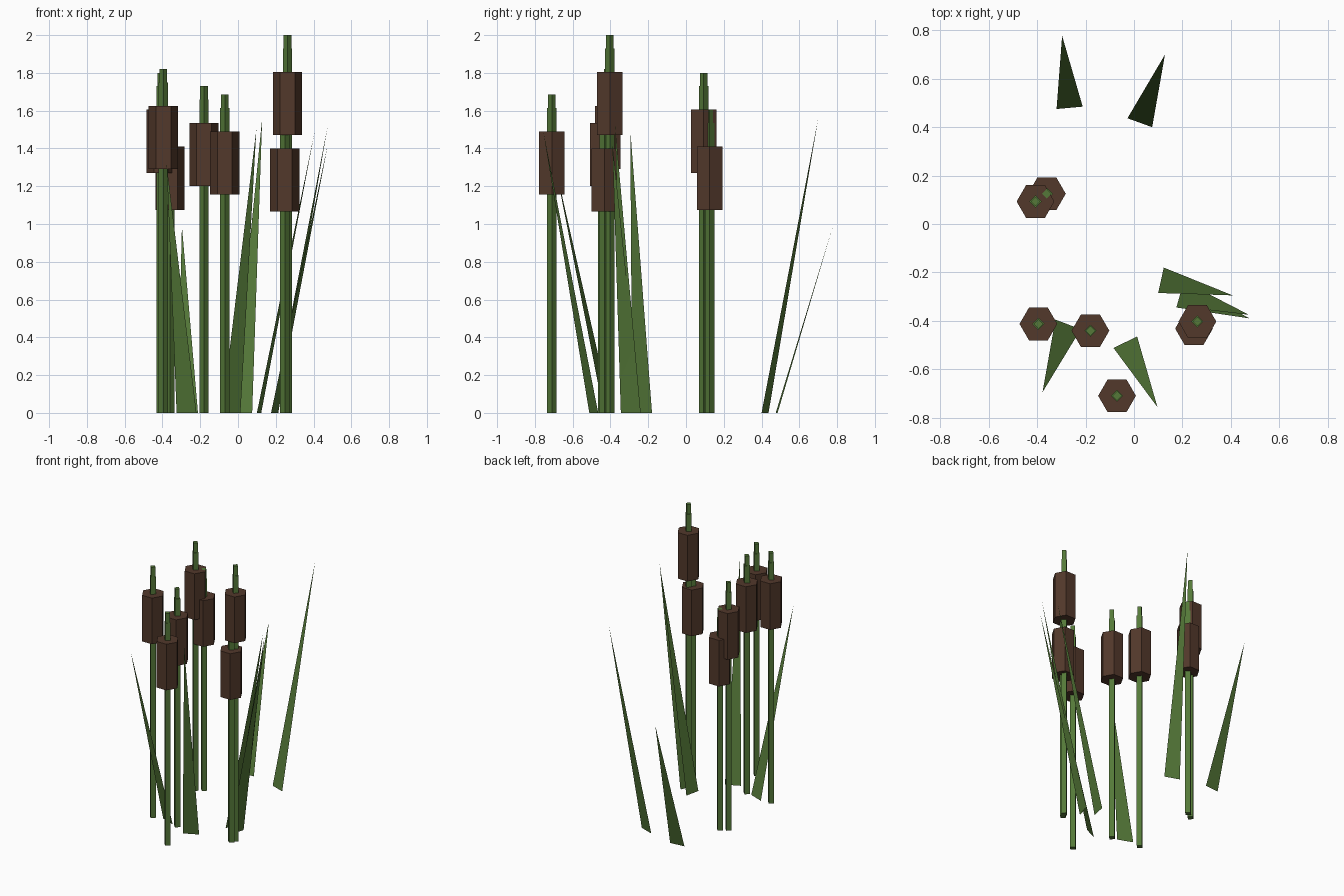
import bpy, bmesh, math

if "Cube" in bpy.data.objects:
    bpy.data.objects.remove(bpy.data.objects["Cube"])


def material(name, rgb):
    m = bpy.data.materials.new(name)
    m.diffuse_color = (*rgb, 1)
    m.use_nodes = True
    m.node_tree.nodes["Principled BSDF"].inputs["Base Color"].default_value = m.diffuse_color
    return m


GREEN = material("leaf_green", (0.09, 0.19, 0.04))
BROWN = material("head_brown", (0.085, 0.04, 0.024))


def make_object(name, bm, mat):
    mesh = bpy.data.meshes.new(name)
    bm.to_mesh(mesh)
    bm.free()
    mesh.materials.append(mat)
    obj = bpy.data.objects.new(name, mesh)
    bpy.context.collection.objects.link(obj)
    return obj


def prism(name, sides, radius, x, y, z0, z1, mat):
    bm = bmesh.new()
    rings = []
    for z in (z0, z1):
        rings.append([bm.verts.new((x + radius * math.cos(math.tau * i / sides),
                                    y + radius * math.sin(math.tau * i / sides), z))
                      for i in range(sides)])
    low, high = rings
    for i in range(sides):
        j = (i + 1) % sides
        bm.faces.new((low[i], low[j], high[j], high[i]))
    bm.faces.new(low[::-1])
    bm.faces.new(high)
    return make_object(name, bm, mat)


def blade(name, a, b, tip):
    bm = bmesh.new()
    bm.faces.new([bm.verts.new(p) for p in ((*a, 0), (*b, 0), tip)])
    return make_object(name, bm, GREEN)


# Cattails: x, y, tip height
cattails = [
    (-0.36, 0.125, 1.605), (-0.407, 0.093, 1.80), (-0.395, -0.413, 1.82),
    (-0.18, -0.441, 1.73), (-0.07, -0.71, 1.685), (0.262, -0.403, 2.0),
    (0.248, -0.432, 1.595),
]
for n, (x, y, top) in enumerate(cattails, 1):
    prism(f"stem_{n}", 4, 0.025, x, y, 0, top - 0.07, GREEN)
    prism(f"spike_{n}", 4, 0.02, x, y, top - 0.07, top, GREEN)
    prism(f"seed_head_{n}", 6, 0.078, x, y, top - 0.53, top - 0.195, BROWN)

# Leaf blades: two base corners and the tip
blades = [
    ((-0.32, 0.475), (-0.212, 0.485), (-0.297, 0.778, 0.99)),
    ((-0.027, 0.437), (0.075, 0.40), (0.128, 0.70, 1.56)),
    ((0.123, -0.18), (0.10, -0.285), (0.408, -0.295, 1.50)),
    ((0.18, -0.34), (0.213, -0.24), (0.475, -0.375, 1.52)),
    ((0.175, -0.345), (0.205, -0.24), (0.477, -0.39, 1.43)),
    ((-0.325, -0.395), (-0.22, -0.435), (-0.378, -0.695, 1.32)),
    ((-0.085, -0.512), (0.013, -0.465), (0.097, -0.757, 1.50)),
]
for n, (a, b, tip) in enumerate(blades, 1):
    blade(f"leaf_blade_{n}", a, b, tip)
